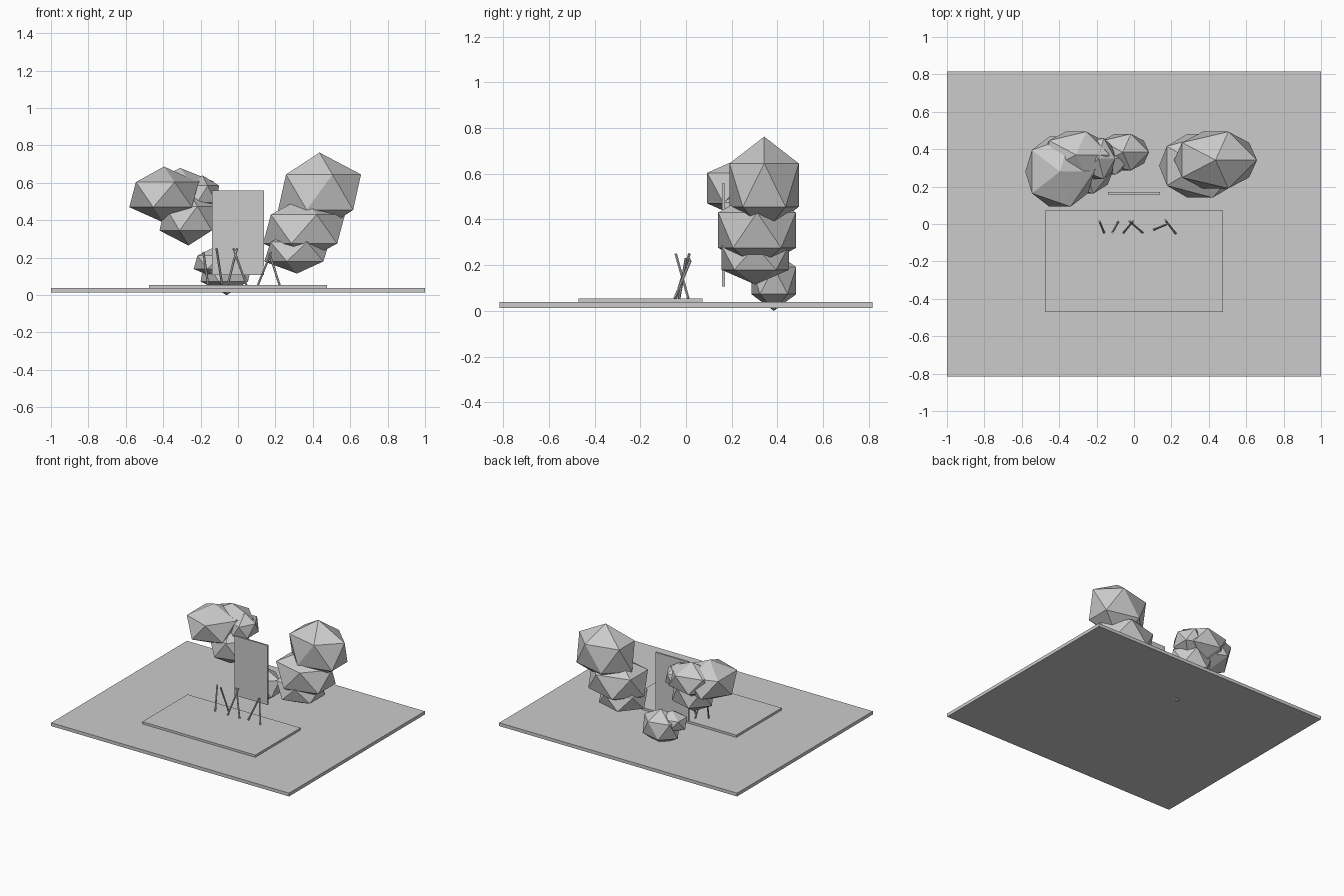
import bpy
from mathutils import Vector


def box(name, x, y, z):
    bpy.ops.mesh.primitive_cube_add(size=1, location=[(a + b) / 2 for a, b in (x, y, z)])
    ob = bpy.context.object
    ob.name = name
    ob.scale = [b - a for a, b in (x, y, z)]


def blob(name, centre, radii):
    bpy.ops.mesh.primitive_ico_sphere_add(subdivisions=1, radius=1, location=centre)
    ob = bpy.context.object
    ob.name = name
    ob.scale = radii


def stick(name, a, b, r=0.006):
    a, b = Vector(a), Vector(b)
    d = b - a
    bpy.ops.mesh.primitive_cylinder_add(vertices=6, radius=r, depth=d.length, location=(a + b) / 2)
    ob = bpy.context.object
    ob.name = name
    ob.rotation_euler = d.to_track_quat('Z', 'Y').to_euler()


# ground slab, raised platform and upright panel
box("ground_slab", (-1, 1), (-0.815, 0.815), (0.013, 0.038))
box("platform", (-0.475, 0.475), (-0.47, 0.073), (0.036, 0.055))
box("panel", (-0.139, 0.139), (0.157, 0.17), (0.106, 0.558))

# faceted cloud puffs, right stack
blob("right_puff_top", (0.436, 0.342, 0.55), (0.248, 0.178, 0.212))
blob("right_puff_middle", (0.353, 0.311, 0.353), (0.245, 0.2, 0.173))
blob("right_puff_bottom", (0.315, 0.303, 0.232), (0.195, 0.173, 0.117))

# left stack
blob("left_puff_outer", (-0.396, 0.28, 0.537), (0.207, 0.22, 0.15))
blob("left_puff_back", (-0.31, 0.37, 0.55), (0.2, 0.145, 0.13))
blob("left_puff_inner", (-0.19, 0.35, 0.54), (0.1, 0.13, 0.1))
blob("left_puff_bottom", (-0.265, 0.29, 0.41), (0.173, 0.15, 0.145))

# low puffs behind the panel
blob("rear_puff_large", (-0.06, 0.384, 0.132), (0.157, 0.115, 0.132))
blob("rear_puff_small", (-0.13, 0.35, 0.175), (0.12, 0.1, 0.08))

# leaning sticks: bottom x, y then top x, y, z
sticks = [
    (-0.16, -0.045, -0.185, 0.015, 0.23),
    (-0.085, 0.01, -0.115, -0.045, 0.25),
    (-0.055, -0.045, -0.005, 0.015, 0.25),
    (0.045, -0.045, -0.025, 0.015, 0.25),
    (0.107, -0.03, 0.178, 0.0, 0.23),
    (0.222, -0.05, 0.168, 0.02, 0.22),
]
for i, (bx, by, tx, ty, tz) in enumerate(sticks):
    stick(f"stick_{i + 1}", (bx, by, 0.055), (tx, ty, tz))
